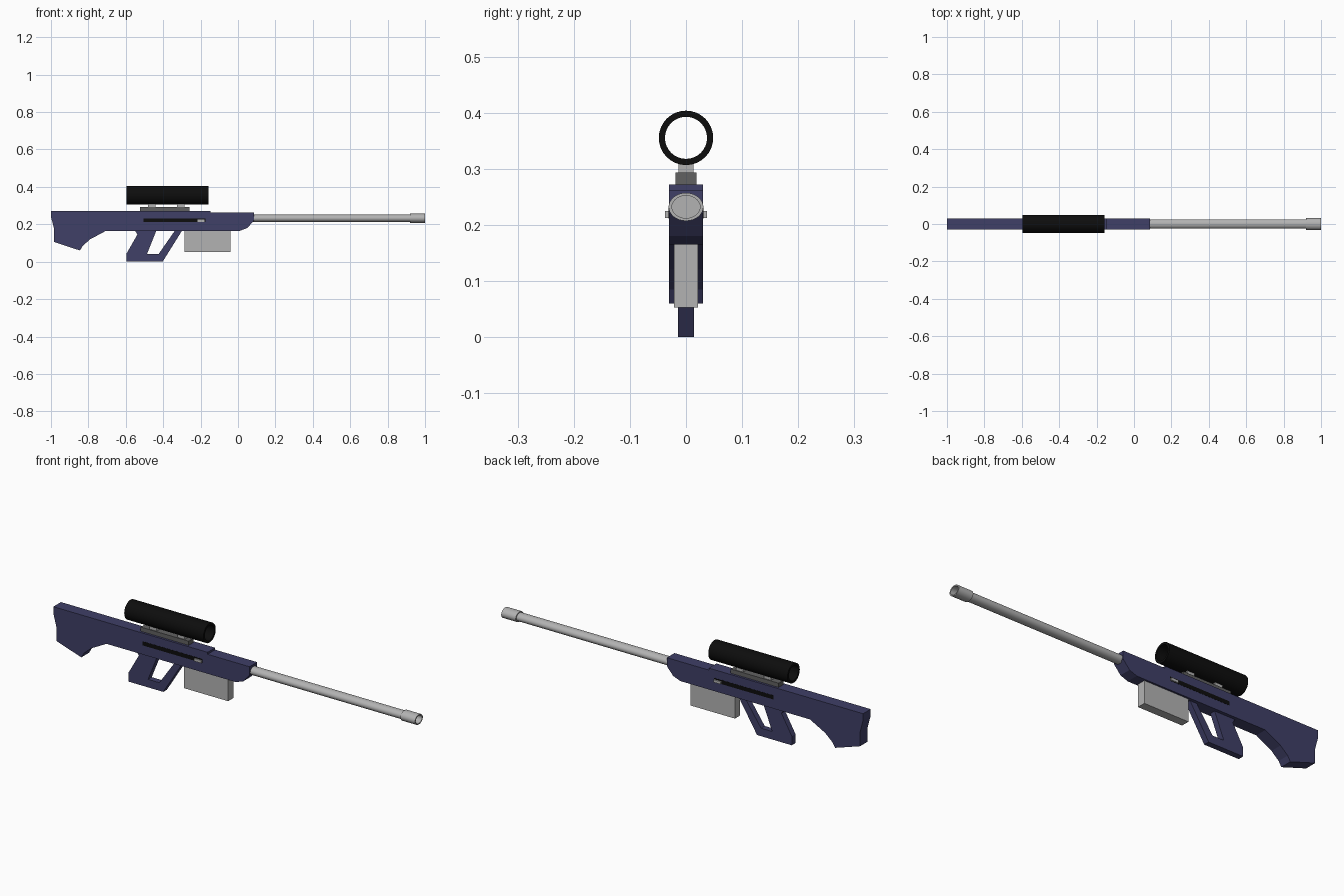
import bpy, bmesh, math

if "Cube" in bpy.data.objects:
    bpy.data.objects.remove(bpy.data.objects["Cube"])


def material(name, rgb):
    m = bpy.data.materials.new(name)
    m.diffuse_color = (*rgb, 1)
    m.use_nodes = True
    m.node_tree.nodes["Principled BSDF"].inputs["Base Color"].default_value = m.diffuse_color
    return m


NAVY = material("navy", (0.05, 0.05, 0.135))
GREY = material("light_grey", (0.45, 0.45, 0.45))
DARK = material("dark_grey", (0.12, 0.12, 0.12))
BLACK = material("black", (0.004, 0.004, 0.004))


def finish(name, bm, mat, smooth=False):
    bmesh.ops.recalc_face_normals(bm, faces=bm.faces)
    me = bpy.data.meshes.new(name)
    bm.to_mesh(me)
    bm.free()
    me.materials.append(mat)
    ob = bpy.data.objects.new(name, me)
    bpy.context.collection.objects.link(ob)
    if smooth:
        bpy.ops.object.select_all(action='DESELECT')
        bpy.context.view_layer.objects.active = ob
        ob.select_set(True)
        bpy.ops.object.shade_smooth_by_angle(angle=math.radians(35))
    return ob


def slab(name, pts, half, mat):
    """Side profile in x, z extruded to +-half in y."""
    bm = bmesh.new()
    face = bm.faces.new([bm.verts.new((x, -half, z)) for x, z in pts])
    ext = bmesh.ops.extrude_face_region(bm, geom=[face])
    for v in ext["geom"]:
        if isinstance(v, bmesh.types.BMVert):
            v.co.y = half
    return finish(name, bm, mat)


def box(name, x0, x1, z0, z1, half, mat):
    return slab(name, [(x0, z0), (x1, z0), (x1, z1), (x0, z1)], half, mat)


def lathe(name, stations, zc, mat, closed=False, n=32):
    """Rings (x, y radius, z radius) along x; closed joins last to first."""
    bm = bmesh.new()
    rings = []
    for x, ry, rz in stations:
        rings.append([bm.verts.new((x, ry * math.cos(2 * math.pi * i / n),
                                    zc + rz * math.sin(2 * math.pi * i / n)))
                      for i in range(n)])
    pairs = list(zip(rings, rings[1:]))
    if closed:
        pairs.append((rings[-1], rings[0]))
    else:
        bm.faces.new(rings[0])
        bm.faces.new(rings[-1])
    for a, b in pairs:
        for i in range(n):
            j = (i + 1) % n
            bm.faces.new((a[i], a[j], b[j], b[i]))
    return finish(name, bm, mat, True)


# Stock and receiver in one profile
slab("body", [(-1, 0.272), (-1, 0.24), (-0.983, 0.175), (-0.983, 0.105),
              (-0.845, 0.06), (-0.83, 0.085), (-0.79, 0.12), (-0.706, 0.165),
              (0.01, 0.165), (0.05, 0.18), (0.085, 0.22), (0.085, 0.262),
              (-0.147, 0.262), (-0.147, 0.272)], 0.03, NAVY)

# Grip with trigger guard opening
slab("grip", [(-0.55, 0.165), (-0.538, 0.145), (-0.595, 0.045), (-0.595, 0),
              (-0.403, 0), (-0.3, 0.165), (-0.338, 0.165), (-0.425, 0.04),
              (-0.487, 0.04), (-0.437, 0.165)], 0.0145, NAVY)

box("magazine", -0.285, -0.04, 0.053, 0.166, 0.021, GREY)

# Barrel and hollow muzzle
lathe("barrel", [(0.08, 0.025, 0.02), (0.94, 0.025, 0.02)], 0.232, GREY)
lathe("muzzle", [(0.92, 0.031, 0.025), (1, 0.031, 0.025),
                 (1, 0.025, 0.02), (0.92, 0.025, 0.02)], 0.232, GREY, True)

# Scope tube, rail and posts
lathe("scope", [(-0.595, 0.0485, 0.0485), (-0.157, 0.0485, 0.0485),
                (-0.157, 0.0375, 0.0375), (-0.595, 0.0375, 0.0375)],
      0.355, BLACK, True)
box("scope_rail", -0.525, -0.26, 0.271, 0.293, 0.0185, DARK)
for i, x in enumerate((-0.46, -0.305)):
    box(f"scope_post_{i + 1}", x - 0.02, x + 0.02, 0.292, 0.313, 0.0135, GREY)

# Bolt slot and handle, on both sides
box("bolt_slot", -0.505, -0.175, 0.211, 0.231, 0.0308, BLACK)
box("bolt_handle", -0.217, -0.178, 0.212, 0.225, 0.037, GREY)
